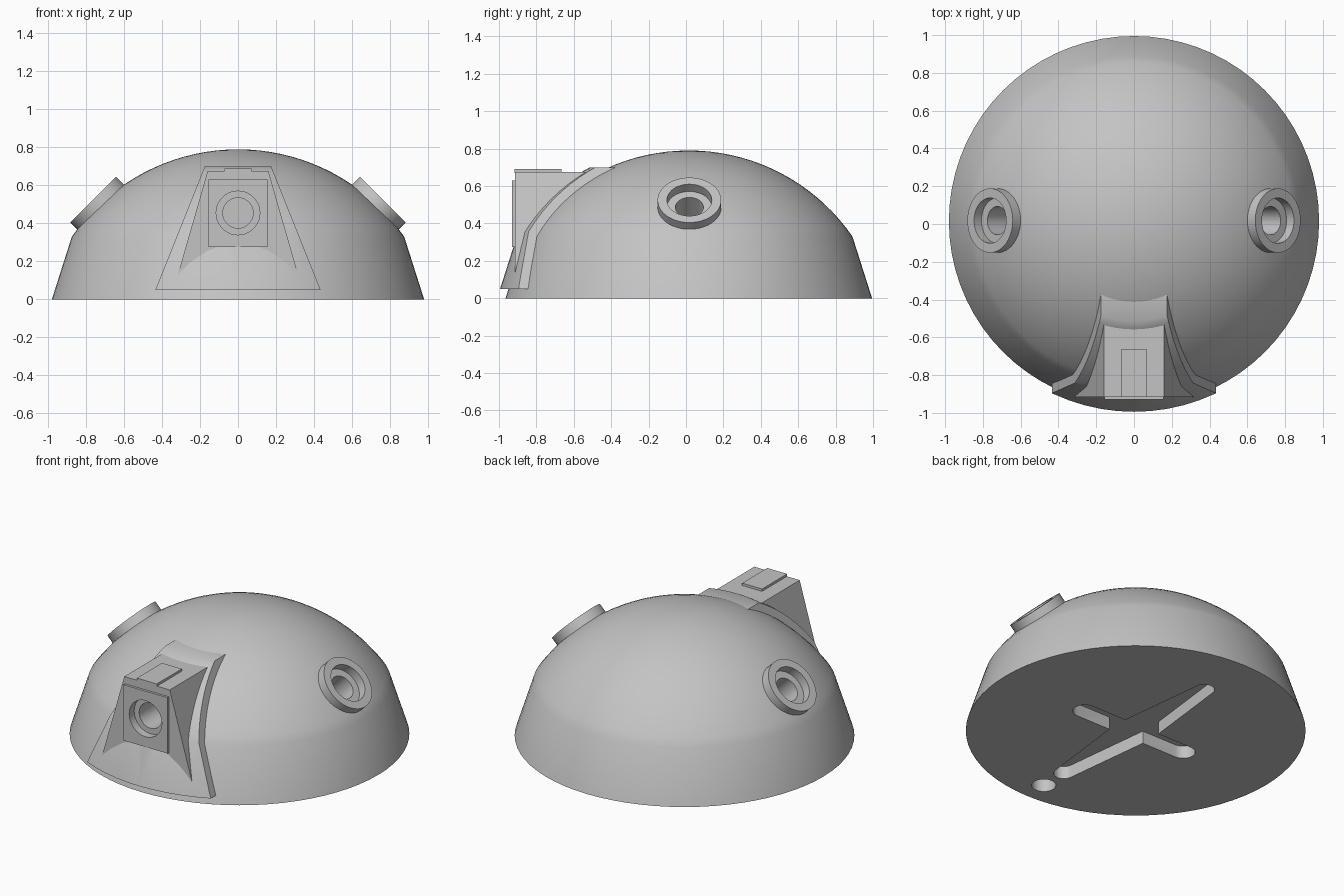
import bpy, bmesh, math
from mathutils import Matrix, Vector

if "Cube" in bpy.data.objects:
    bpy.data.objects.remove(bpy.data.objects["Cube"])

grey = bpy.data.materials.new("plain grey")
grey.use_nodes = True
grey.diffuse_color = (0.55, 0.55, 0.55, 1)
grey.node_tree.nodes["Principled BSDF"].inputs["Base Color"].default_value = (0.55, 0.55, 0.55, 1)

CENTRE_Y = 0.015
BALL_R, BALL_Z = 1.062, -0.272     # sphere that forms the dome cap


def finish(name, bm):
    bmesh.ops.remove_doubles(bm, verts=bm.verts, dist=1e-5)
    bmesh.ops.recalc_face_normals(bm, faces=bm.faces)
    mesh = bpy.data.meshes.new(name)
    bm.to_mesh(mesh)
    bm.free()
    mesh.materials.append(grey)
    obj = bpy.data.objects.new(name, mesh)
    bpy.context.collection.objects.link(obj)
    return obj


def lathe(name, profile, steps, matrix):
    """Spin an (r, z) profile around z; both ends lie on the axis."""
    bm = bmesh.new()
    vs = [bm.verts.new((r, 0, z)) for r, z in profile]
    es = [bm.edges.new(pair) for pair in zip(vs, vs[1:])]
    bmesh.ops.spin(bm, geom=vs + es, cent=(0, 0, 0), axis=(0, 0, 1),
                   angle=math.tau, steps=steps)
    bmesh.ops.remove_doubles(bm, verts=bm.verts, dist=1e-5)
    bm.transform(matrix)
    return finish(name, bm)


def prism(name, outline, lo, hi, axis="z"):
    """Extrude a flat outline along z (outline in x, y) or y (outline in x, z)."""
    place = (lambda p, q, t: (p, q, t)) if axis == "z" else (lambda p, q, t: (p, t, q))
    bm = bmesh.new()
    a = [bm.verts.new(place(p, q, lo)) for p, q in outline]
    b = [bm.verts.new(place(p, q, hi)) for p, q in outline]
    bm.faces.new(a)
    bm.faces.new(b)
    n = len(a)
    for i in range(n):
        j = (i + 1) % n
        bm.faces.new((a[i], a[j], b[j], b[i]))
    return finish(name, bm)


def rod(name, radius, length, matrix, steps=40):
    """Cylinder from the origin down its own -z, starting a little above it."""
    return lathe(name, [(0, 0.1), (radius, 0.1), (radius, -length), (0, -length)],
                 steps, matrix)


def boolean(obj, tool, operation="DIFFERENCE"):
    mod = obj.modifiers.new("cut", "BOOLEAN")
    mod.operation, mod.solver, mod.object = operation, "EXACT", tool
    bpy.context.view_layer.objects.active = obj
    bpy.ops.object.modifier_apply(modifier=mod.name)


def dome_profile(offset):
    """Flared skirt below, spherical cap above, grown outward by offset."""
    radius = BALL_R + offset
    start = math.acos(0.875 / BALL_R)
    pts = [(0, 0), (0.98 + offset, 0)]
    for i in range(19):
        a = start + (math.pi / 2 - start) * i / 18
        pts.append((radius * math.cos(a), BALL_Z + radius * math.sin(a)))
    pts[-1] = (0, BALL_Z + radius)
    return pts


def slot(half_width, reach, waist):
    """Long slot along y with round ends and a wider middle."""
    pts = []
    for side in (1, -1):
        for i in range(13):
            a = math.pi * i / 12
            pts.append((side * half_width * math.cos(a),
                        side * (reach - half_width + half_width * math.sin(a))))
        pts += [(-side * waist, side * 0.07), (-side * waist, -side * 0.07)]
    return pts


def trapezoid(bottom, top, z0, z1):
    return [(-bottom, z0), (bottom, z0), (top, z1), (-top, z1)]


# Main body
centre = Matrix.Translation((0, CENTRE_Y, 0))
dome = lathe("dome", dome_profile(0), 72, centre)

# Curved mounting flange hugging the front
flange = lathe("front_flange", dome_profile(0.045), 72, centre)
wedge = prism("flange_wedge", trapezoid(0.435, 0.175, 0.05, 0.70), -1.2, -0.36, "y")
boolean(flange, wedge, "INTERSECT")
bpy.data.objects.remove(wedge)

# Front housing with its face plate and top plate
housing = prism("front_housing", trapezoid(0.34, 0.16, 0.05, 0.675), -0.915, -0.42, "y")
face_plate = prism("face_plate", trapezoid(0.155, 0.155, 0.275, 0.63), -0.93, -0.91, "y")
top_plate = prism("top_plate", trapezoid(0.07, 0.07, 0.67, 0.69), -0.917, -0.665, "y")

# Stepped round opening in the front
facing = Matrix.Translation((0, -0.93, 0.455)) @ Matrix.Rotation(math.pi / 2, 4, "X")
cutters = [rod("opening_wide", 0.115, 0.05, facing),
           rod("opening_deep", 0.08, 0.24, facing)]

# Cross shaped recess and round hole underneath
cutters.append(prism("long_slot", slot(0.06, 0.69, 0.125), -0.1, 0.08))
cutters.append(prism("short_slot", [(y, x) for x, y in slot(0.07, 0.44, 0.07)], -0.1, 0.08))
hole = Matrix.Translation((0, -0.81, 0)) @ Matrix.Rotation(math.pi, 4, "X")
cutters.append(rod("floor_hole", 0.07, 0.2, hole))
for part in (dome, flange, housing):
    for tool in cutters:
        boolean(part, tool)
for tool in cutters[:2]:
    boolean(face_plate, tool)

# Round side sockets
parts = [dome, flange, housing, face_plate, top_plate]
ring = [(0, -0.22), (0.17, -0.22), (0.17, 0), (0.12, 0), (0.12, -0.055),
        (0.075, -0.055), (0.075, -0.2), (0, -0.2)]
for side, label in ((1, "left"), (-1, "right")):
    tilt = (Matrix.Translation((side * 0.762, 0.018, 0.525))
            @ Matrix.Rotation(side * math.pi / 4, 4, "Y"))
    parts.append(lathe(label + "_socket", ring, 48, tilt))
    tool = rod("socket_cutter", 0.15, 0.21, tilt)
    boolean(dome, tool)
    cutters.append(tool)

for tool in cutters:
    bpy.data.objects.remove(tool)

# Smooth shading with sharp edges kept
bpy.ops.object.select_all(action="DESELECT")
for part in parts:
    part.select_set(True)
bpy.context.view_layer.objects.active = dome
bpy.ops.object.shade_smooth_by_angle(angle=math.radians(30))
